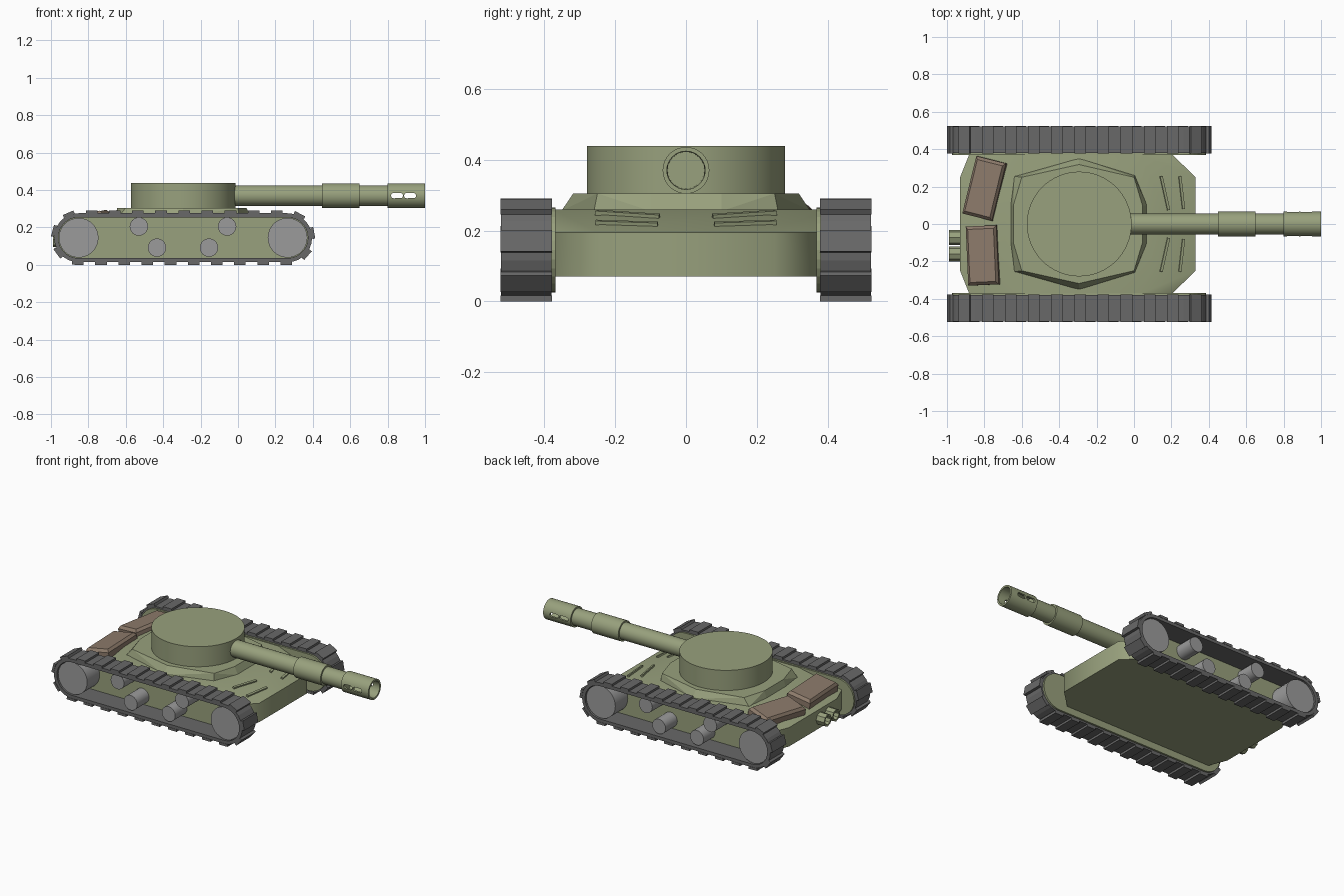
import bpy, bmesh, math
from mathutils import Matrix, Vector

if "Cube" in bpy.data.objects:
    bpy.data.objects.remove(bpy.data.objects["Cube"])


def material(name, rgb):
    m = bpy.data.materials.new(name)
    m.diffuse_color = (*rgb, 1)
    m.use_nodes = True
    m.node_tree.nodes["Principled BSDF"].inputs["Base Color"].default_value = m.diffuse_color
    return m


GREEN = material("olive green", (0.315, 0.355, 0.205))
BROWN = material("canvas brown", (0.265, 0.197, 0.146))
RUBBER = material("track grey", (0.14, 0.14, 0.14))
STEEL = material("wheel grey", (0.33, 0.33, 0.33))


def finish(name, bm, mat, angle=None):
    """Turn a bmesh into a named object, optionally smooth below an angle."""
    bmesh.ops.recalc_face_normals(bm, faces=bm.faces)
    me = bpy.data.meshes.new(name)
    bm.to_mesh(me)
    bm.free()
    ob = bpy.data.objects.new(name, me)
    bpy.context.collection.objects.link(ob)
    me.materials.append(mat)
    if angle:
        bpy.ops.object.select_all(action='DESELECT')
        ob.select_set(True)
        bpy.context.view_layer.objects.active = ob
        bpy.ops.object.shade_smooth_by_angle(angle=math.radians(angle))
    return ob


def hull_solid(name, points, mat, angle=None, matrix=None):
    """Convex solid around points, mirrored across y."""
    bm = bmesh.new()
    for x, y, z in points:
        for s in (1, -1):
            bm.verts.new((x, s * y, z))
    bmesh.ops.convex_hull(bm, input=bm.verts)
    bmesh.ops.dissolve_limit(bm, angle_limit=0.02, verts=bm.verts, edges=bm.edges)
    if matrix:
        bm.transform(matrix)
    return finish(name, bm, mat, angle)


def lathe_x(name, profile, centre, mat, seg=32, closed=False):
    """Revolve (x, radius) points round an x axis through centre."""
    bm = bmesh.new()
    rings = [[bm.verts.new((x, centre[0] + r * math.cos(2 * math.pi * i / seg),
                            centre[1] + r * math.sin(2 * math.pi * i / seg)))
              for i in range(seg)] for x, r in profile]
    pairs = list(zip(rings, rings[1:]))
    if closed:
        pairs.append((rings[-1], rings[0]))
    else:
        bm.faces.new(rings[0])
        bm.faces.new(rings[-1])
    for a, b in pairs:
        for i in range(seg):
            j = (i + 1) % seg
            bm.faces.new((a[i], a[j], b[j], b[i]))
    return finish(name, bm, mat, 35)


def cylinder(name, x, z, r, y0, y1, mat, seg=32):
    """Cylinder lying along y."""
    bm = bmesh.new()
    bmesh.ops.create_cone(bm, cap_ends=True, segments=seg, radius1=r, radius2=r,
                          depth=abs(y1 - y0),
                          matrix=Matrix.Translation((x, (y0 + y1) / 2, z))
                          @ Matrix.Rotation(math.pi / 2, 4, 'X'))
    return finish(name, bm, mat, 35)


XR, XF, ZC = -0.852, 0.265, 0.145   # sprocket centres


def stadium(r, n=14):
    pts = []
    for cx, a0 in ((XF, math.pi / 2), (XR, -math.pi / 2)):
        for i in range(n + 1):
            a = a0 - math.pi * i / n
            pts.append((cx + r * math.cos(a), ZC + r * math.sin(a)))
    return pts


def along(d, r):
    """Point and clockwise tangent angle at distance d along the belt."""
    straight, arc = XF - XR, math.pi * r
    d %= 2 * (straight + arc)
    flip = d >= straight + arc
    d -= (straight + arc) * flip
    if d < straight:
        x, z, a = XR + d, ZC + r, 0
    else:
        a = -(d - straight) / r
        x, z = XF - r * math.sin(a), ZC + r * math.cos(a)
    if flip:
        x, z, a = XR + XF - x, 2 * ZC - z, a + math.pi
    return x, z, a


def track(name, y0, y1):
    bm = bmesh.new()
    # belt
    rings = [[bm.verts.new((x, y, z)) for x, z in stadium(r)]
             for r, y in ((0.109, y0), (0.131, y0), (0.131, y1), (0.109, y1))]
    n = len(rings[0])
    for k in range(4):
        a, b = rings[k], rings[(k + 1) % 4]
        for i in range(n):
            j = (i + 1) % n
            bm.faces.new((a[i], a[j], b[j], b[i]))
    # tread blocks
    r, count = 0.137, 25
    pitch = 2 * (XF - XR + math.pi * r) / count
    for i in range(count):
        x, z, a = along(-0.783 - XR + i * pitch, r)
        bmesh.ops.create_cube(bm, size=1, matrix=Matrix.Translation((x, (y0 + y1) / 2, z))
                              @ Matrix.Rotation(-a, 4, 'Y')
                              @ Matrix.Diagonal((0.062, abs(y1 - y0) + 0.004, 0.016, 1)))
    return finish(name, bm, RUBBER)


# running gear on both sides
for side, s in (("left", 1), ("right", -1)):
    track(side + "_track", s * 0.38, s * 0.522)
    bm = bmesh.new()
    a, b = ([bm.verts.new((x, s * y, z)) for x, z in stadium(0.12)] for y in (0.368, 0.382))
    bm.faces.new(a)
    bm.faces.new(b)
    for i in range(len(a)):
        j = (i + 1) % len(a)
        bm.faces.new((a[i], a[j], b[j], b[i]))
    finish(side + "_side_plate", bm, GREEN)
    for x in (XR, XF):
        cylinder(side + "_sprocket", x, ZC, 0.106, s * 0.375, s * 0.512, STEEL)
    for x, z in ((-0.53, 0.205), (-0.433, 0.092), (-0.155, 0.092), (-0.058, 0.205)):
        cylinder(side + "_roller", x, z, 0.049, s * 0.375, s * 0.505, STEEL, 24)

# hull with sloped nose and rear deck
outline = ((-0.93, 0.25), (-0.88, 0.375), (0.2, 0.375), (0.33, 0.25))
hull_solid("hull",
           [(x, y, 0.07) for x, y in outline]
           + [(x, y, 0.195) for x, y in outline]
           + [(-0.69, 0.13, 0.26), (-0.565, 0.375, 0.26), (0.03, 0.375, 0.26), (0.1, 0.22, 0.26)],
           GREEN, 50)

# faceted turret ring
hull_solid("turret_ring",
           [(-0.66, 0.1, 0.255), (-0.64, 0.255, 0.255), (-0.295, 0.352, 0.255),
            (0.005, 0.26, 0.255), (0.07, 0.1, 0.255),
            (-0.645, 0.1, 0.305), (-0.6, 0.25, 0.305), (-0.295, 0.318, 0.305),
            (0.0, 0.25, 0.305), (0.045, 0.1, 0.305)], GREEN)

# turret drum
bm = bmesh.new()
bmesh.ops.create_cone(bm, cap_ends=True, segments=64, radius1=0.28, radius2=0.28,
                      depth=0.14, matrix=Matrix.Translation((-0.293, 0, 0.368)))
finish("turret", bm, GREEN, 35)

# gun barrel with sleeve, then hollow slotted muzzle
AX = (0, 0.37)
lathe_x("barrel", [(-0.1, 0.055), (0.45, 0.055), (0.45, 0.066), (0.65, 0.066),
                   (0.65, 0.055), (0.802, 0.055)], AX, GREEN)
muzzle = lathe_x("muzzle", [(0.8, 0.052), (0.8, 0.066), (1.0, 0.066), (1.0, 0.054)],
                 AX, GREEN, closed=True)
for i, x in enumerate((0.85, 0.92)):
    bm = bmesh.new()
    for y in (-0.1, 0.1):
        for k in range(16):
            a = 2 * math.pi * k / 16
            bm.verts.new((x + math.copysign(0.018, math.cos(a)) + 0.014 * math.cos(a),
                          y, 0.37 + 0.014 * math.sin(a)))
    bmesh.ops.convex_hull(bm, input=bm.verts)
    cutter = finish("slot_cutter", bm, GREEN)
    cutter.hide_render = True
    cutter.hide_set(True)
    mod = muzzle.modifiers.new("slot", 'BOOLEAN')
    mod.operation, mod.object, mod.solver = 'DIFFERENCE', cutter, 'EXACT'

# vent strips on the nose, lying on the slope
slope = math.atan2(0.065, 0.23)
for s in (1, -1):
    for (xa, ya), (xb, yb) in (((0.185, 0.075), (0.145, 0.255)), ((0.265, 0.08), (0.245, 0.255))):
        a, b = (Vector((x, s * y, 0.26 - (x - 0.1) * math.tan(slope) + 0.003))
                for x, y in ((xa, ya), (xb, yb)))
        d = (b - a).normalized()
        up = Vector((math.sin(slope), 0, math.cos(slope)))
        side = d.cross(up)
        m = Matrix((side, d, up)).transposed().to_4x4()
        m.translation = (a + b) / 2
        bm = bmesh.new()
        bmesh.ops.create_cube(bm, size=1, matrix=m @ Matrix.Diagonal((0.014, (b - a).length, 0.014, 1)))
        finish("vent_strip", bm, GREEN)

# stowage boxes on the rear deck
for x, y, turn in ((-0.797, 0.19, -14), (-0.807, -0.168, 2.5)):
    m = (Matrix.Translation((x, y, 0.235)) @ Matrix.Rotation(math.radians(-10), 4, 'Y')
         @ Matrix.Rotation(math.radians(turn), 4, 'Z'))
    hull_solid("stowage_box",
               [(sx * w, h, z) for sx in (1, -1)
                for w, h, z in ((0.083, 0.158, -0.04), (0.083, 0.158, 0.025), (0.07, 0.142, 0.042))],
               BROWN, matrix=m)

# twin exhaust pipes
for y in (-0.072, -0.16):
    lathe_x("exhaust", [(-0.91, 0.026), (-0.915, 0.04), (-0.988, 0.04), (-0.988, 0.028),
                        (-0.94, 0.028)], (y, 0.135), GREEN, seg=8)
